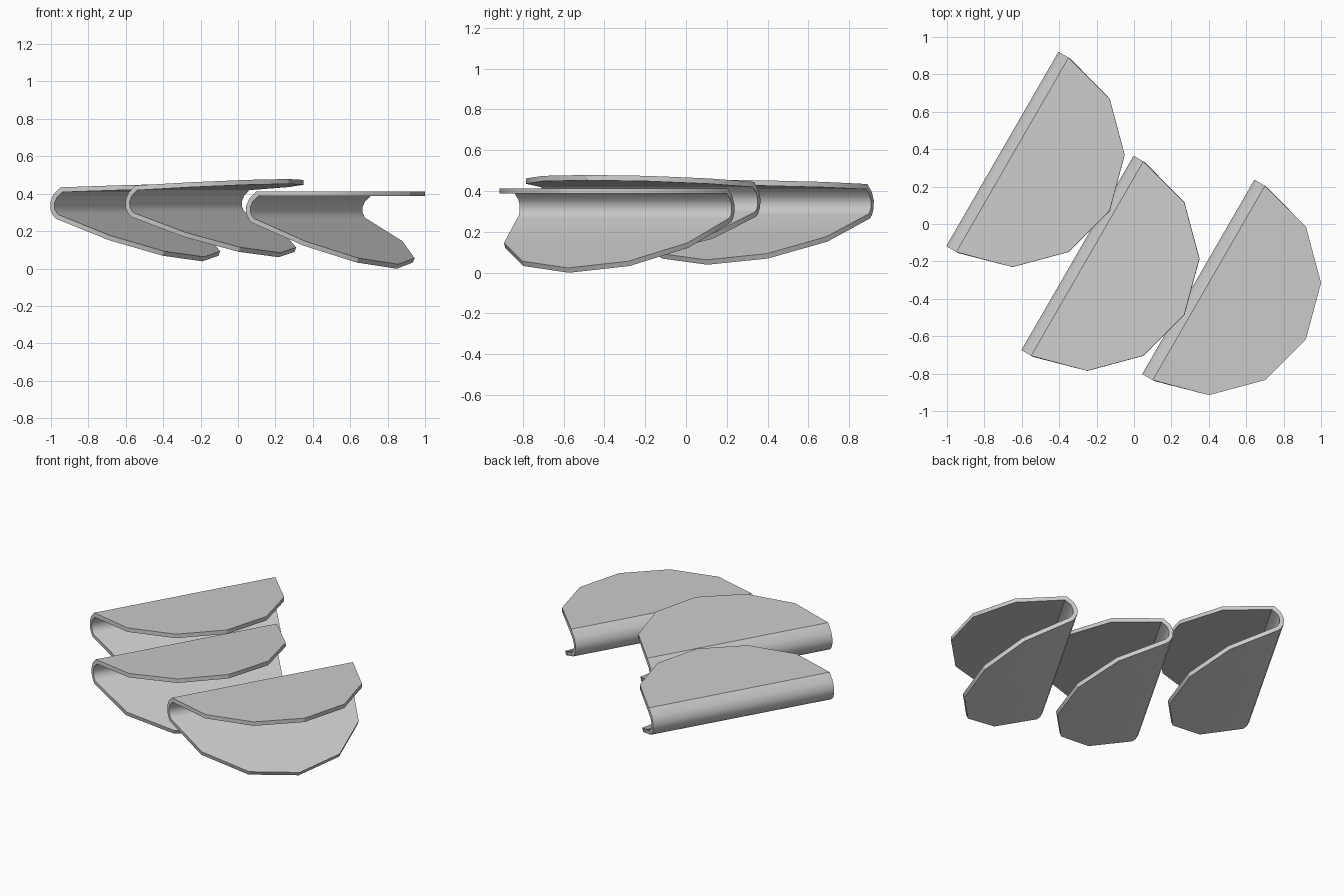
import bpy, bmesh
from math import sin, cos, radians

if "Cube" in bpy.data.objects:
    bpy.data.objects.remove(bpy.data.objects["Cube"])

R = 0.6
# Fold cross-section (across, height) from the lid hinge to the lower flap hinge
FOLD = [(0, 0), (-.045, -.038), (-.065, -.078), (-.065, -.118), (-.05, -.15), (-.03, -.168)]
FLAP_ANGLE = radians(24.2)


def folded_shell(name, loc, tilt):
    """A 12-sided disc folded over a rounded spine, then thickened inward."""
    bm = bmesh.new()
    near = [bm.verts.new((x, -R, z)) for x, z in FOLD]
    far = [bm.verts.new((x, R, z)) for x, z in FOLD]
    arc = [(R * cos(radians(a)), R * sin(radians(a))) for a in range(-60, 90, 30)]
    # upper half disc
    lid = [bm.verts.new((v, u, 0)) for v, u in arc]
    bm.faces.new([near[0]] + lid + [far[0]])
    # rounded spine
    for i in range(len(FOLD) - 1):
        bm.faces.new((near[i], far[i], far[i + 1], near[i + 1]))
    # lower half disc, sloping down
    hx, hz = FOLD[-1]
    flap = [bm.verts.new((hx + v * cos(FLAP_ANGLE), u, hz - v * sin(FLAP_ANGLE)))
            for v, u in arc]
    bm.faces.new([near[-1], far[-1]] + flap[::-1])

    me = bpy.data.meshes.new(name)
    bm.to_mesh(me)
    bm.free()
    ob = bpy.data.objects.new(name, me)
    bpy.context.collection.objects.link(ob)
    ob.location = loc
    ob.rotation_euler = (0, -radians(tilt), radians(-30))
    sol = ob.modifiers.new("thickness", 'SOLIDIFY')
    sol.thickness = 0.026
    sol.offset = -1
    sol.use_even_offset = True
    bpy.context.view_layer.objects.active = ob
    ob.select_set(True)
    bpy.ops.object.modifier_apply(modifier=sol.name)
    bpy.ops.object.shade_smooth_by_angle(angle=radians(30))
    ob.select_set(False)


# three overlapping shells
folded_shell("shell_back", (-.65, .37, .434), 2.0)
folded_shell("shell_middle", (-.25, -.185, .444), 3.3)
folded_shell("shell_front", (.40, -.315, .413), 0)
